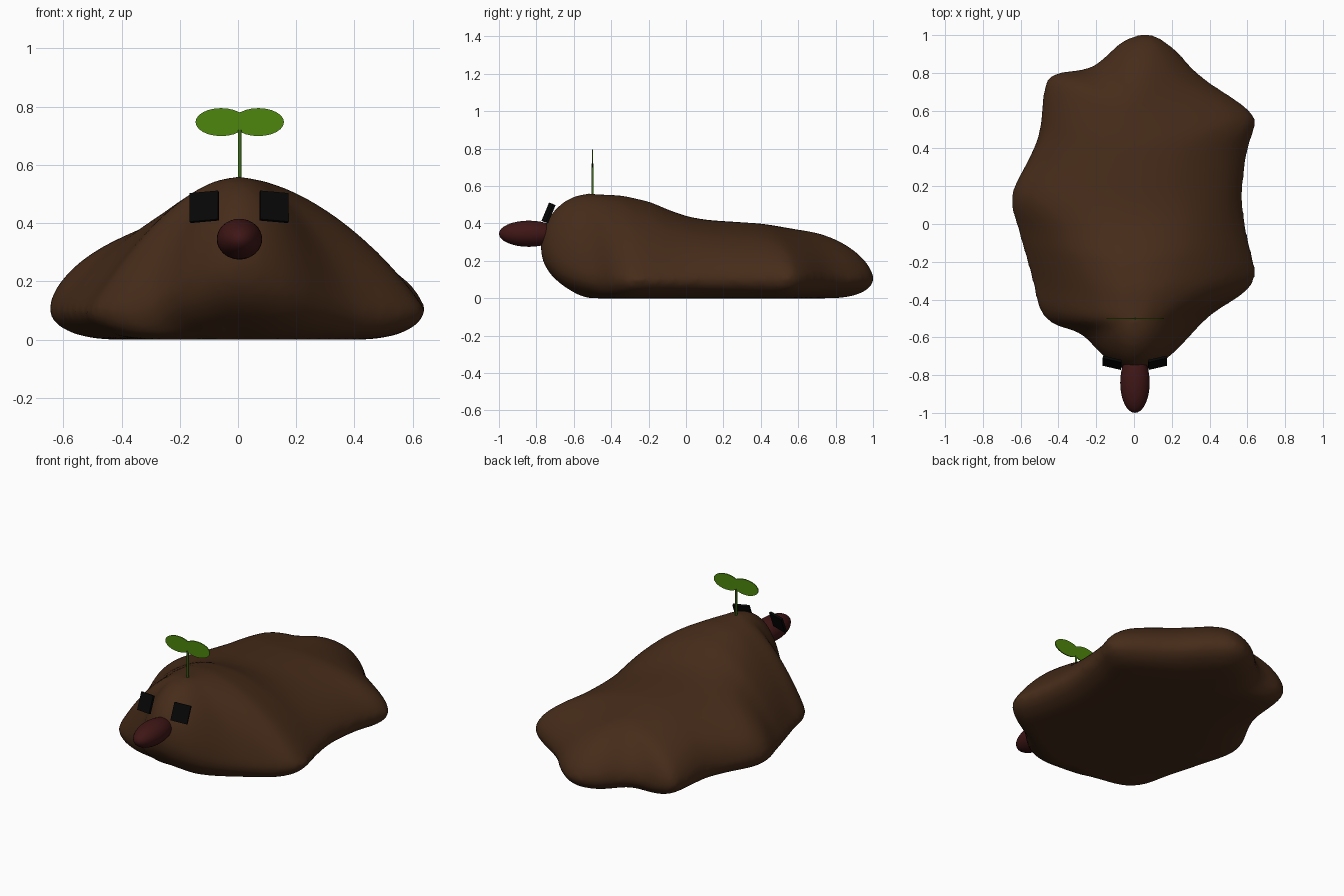
import bpy, bmesh, math
from mathutils import Vector

if "Cube" in bpy.data.objects:
    bpy.data.objects.remove(bpy.data.objects["Cube"])


def material(name, rgb):
    m = bpy.data.materials.new(name)
    m.diffuse_color = (*rgb, 1)
    m.use_nodes = True
    m.node_tree.nodes["Principled BSDF"].inputs["Base Color"].default_value = m.diffuse_color
    return m


BROWN = material("brown", (0.062, 0.025, 0.01))
BLACK = material("black", (0.002, 0.002, 0.002))
RED = material("dark_red", (0.05, 0.008, 0.008))
GREEN = material("green", (0.075, 0.24, 0.004))
STEM = material("stem_green", (0.045, 0.15, 0.008))


def finish(ob, name, mat):
    ob.name = name
    ob.data.materials.append(mat)
    return ob


def catmull(a, b, c, d, t):
    return [0.5 * (2 * q + (r - p) * t + (2 * p - 5 * q + 4 * r - s) * t * t
                   + (3 * q - p - 3 * r + s) * t ** 3) for p, q, r, s in zip(a, b, c, d)]


# Mound: lobed outline of (x, y, crown exponent, skirt exponent), rising to a ridge
OUTLINE = [
    (0, -.78, 2.1, .5), (.18, -.71, 2.1, .55), (.40, -.49, 1.85, .8), (.58, -.37, 1.8, .92),
    (.645, -.27, 1.8, .92), (.6, -.05, 1.8, .8), (.575, .15, 1.75, .62), (.6, .38, 1.75, .6),
    (.645, .54, 1.7, .6), (.58, .63, 1.65, .6), (.36, .78, 1.7, .59), (.2, .94, 1.7, .59),
    (.08, 1.005, 1.7, .59), (-.06, .97, 1.7, .58), (-.22, .835, 1.75, .57),
    (-.42, .795, 1.85, .54), (-.475, .72, 1.9, .53), (-.5, .5, 2, .5), (-.55, .36, 2, .5),
    (-.65, .15, 1.9, .55), (-.61, -.05, 1.75, .8), (-.54, -.3, 1.75, 1), (-.505, -.45, 1.8, 1),
    (-.43, -.53, 1.85, .92), (-.28, -.585, 2, .75), (-.15, -.71, 2.1, .55)]
RIDGE = [(-.5, .562), (-.35, .556), (-.2, .52), (-.1, .475), (0, .438), (.1, .42),
         (.4, .4), (.6, .365)]


def ridge_height(y):
    for (y0, h0), (y1, h1) in zip(RIDGE, RIDGE[1:]):
        if y <= y1:
            return h0 + (h1 - h0) * (y - y0) / (y1 - y0)
    return RIDGE[-1][1]


def column(x, y, p, e):
    sy = min(.6, max(-.5, -.5 + (y + .45) * .88))
    h = ridge_height(sy)
    front = max(0, min(1, (-.5 - y) / .25))       # the face bulges out above its foot
    front *= max(0, 1 - abs(x) / .5)
    zw, inset = .1 + .17 * front, .22 + .16 * front
    edge, spine = Vector((x, y, 0)), Vector((0, sy, 0))
    inward = (spine - edge).normalized()
    pts = []
    for i in range(6):
        a = i / 6 * math.pi / 2
        q = edge + inward * inset * (1 - math.sin(a))
        pts.append((q.x, q.y, zw * (1 - math.cos(a))))
    for i in range(17):
        t = math.cos(i / 17 * math.pi / 2)
        q = spine.lerp(edge, t)
        pts.append((q.x, q.y, zw + (h - zw) * max(0, 1 - t ** p) ** e))
    return pts


bm = bmesh.new()
n = len(OUTLINE)
cols = []
for i in range(n):
    for k in range(4):
        ring = [OUTLINE[(i + j) % n] for j in (-1, 0, 1, 2)]
        cols.append([bm.verts.new(v) for v in column(*catmull(*ring, k / 4))])
for a, b in zip(cols, cols[1:] + cols[:1]):
    for j in range(len(a) - 1):
        bm.faces.new((a[j], b[j], b[j + 1], a[j + 1]))
bm.faces.new([c[0] for c in reversed(cols)])
top = bm.faces.new([c[-1] for c in cols])
bmesh.ops.triangulate(bm, faces=[top])
bmesh.ops.recalc_face_normals(bm, faces=bm.faces)
me = bpy.data.meshes.new("mound")
bm.to_mesh(me)
bm.free()
mound = bpy.data.objects.new("mound", me)
bpy.context.collection.objects.link(mound)
finish(mound, "mound", BROWN)
rm = mound.modifiers.new("remesh", 'REMESH')
rm.mode, rm.voxel_size, rm.use_smooth_shade = 'VOXEL', .02, True
sm = mound.modifiers.new("soften", 'SMOOTH')
sm.factor, sm.iterations = .5, 12

# Nose
bpy.ops.mesh.primitive_uv_sphere_add(segments=32, ring_count=16, location=(.005, -.84, .345))
nose = finish(bpy.context.object, "nose", RED)
nose.scale = (.078, .16, .07)
bpy.ops.object.shade_smooth()

# Eyes: thin tilted blocks
for side, name in ((-1, "left_eye"), (1, "right_eye")):
    bpy.ops.mesh.primitive_cube_add(size=1, location=(.004 + side * .12, -.735, .456))
    eye = finish(bpy.context.object, name, BLACK)
    eye.scale = (.1, .014, .106)
    eye.rotation_euler = (math.radians(-22), math.radians(side * 5), math.radians(side * 13))

# Sprout stem and two flat leaves
bpy.ops.mesh.primitive_cylinder_add(vertices=12, radius=.006, depth=.2, location=(.006, -.5, .62))
finish(bpy.context.object, "sprout_stem", STEM)
bpy.ops.object.shade_smooth_by_angle()
for side, name in ((-1, "left_leaf"), (1, "right_leaf")):
    bpy.ops.mesh.primitive_cylinder_add(vertices=24, radius=1, depth=1,
                                        location=(.006 + side * .064, -.5, .747),
                                        rotation=(math.pi / 2, 0, 0))
    leaf = finish(bpy.context.object, name, GREEN)
    leaf.scale = (.088, .048, .006)
    bpy.ops.object.shade_smooth_by_angle()
